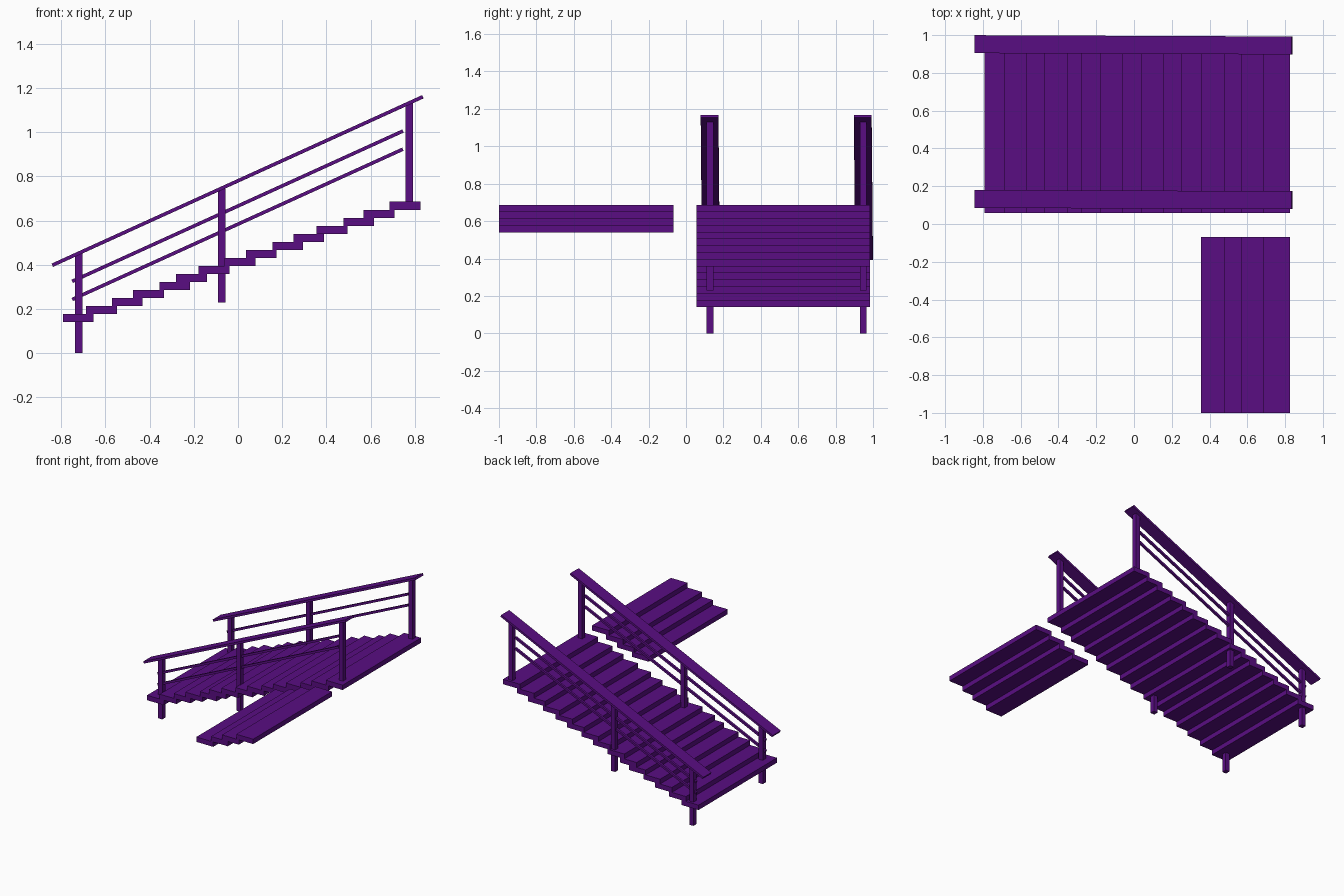
import bpy
from mathutils import Vector

if "Cube" in bpy.data.objects:
    bpy.data.objects.remove(bpy.data.objects["Cube"])

purple = bpy.data.materials.new("purple")
purple.diffuse_color = (0.10, 0.004, 0.225, 1)
purple.use_nodes = True
purple.node_tree.nodes["Principled BSDF"].inputs["Base Color"].default_value = purple.diffuse_color


def box(name, lo, hi):
    """Axis-aligned box between two corners."""
    lo, hi = Vector(lo), Vector(hi)
    bpy.ops.mesh.primitive_cube_add(size=1, location=(lo + hi) / 2)
    o = bpy.context.object
    o.name = name
    o.scale = hi - lo
    o.data.materials.append(purple)
    return o


def beam(name, a, b, width, thick):
    """Flat bar running from a to b, width along y."""
    a, b = Vector(a), Vector(b)
    d = (b - a).normalized()
    o = box(name, (0, 0, 0), ((b - a).length, width, thick))
    o.location = (a + b) / 2
    side = Vector((0, 0, 1)).cross(d).normalized()
    up = d.cross(side)
    o.rotation_mode = 'QUATERNION'
    from mathutils import Matrix
    o.rotation_quaternion = Matrix((d, side, up)).transposed().to_quaternion()
    return o


# Treads: front edges are slightly irregular
RISE, DEPTH, THICK = 0.0363, 0.139, 0.0365
starts = [-0.792, -0.687, -0.571, -0.474, -0.355, -0.28, -0.178, -0.06,
          0.036, 0.156, 0.251, 0.356, 0.477, 0.568, 0.686]


def tread(name, i, y0, y1):
    z = 0.1405 + i * RISE
    box(name, (starts[i], y0, z), (starts[i] + DEPTH, y1, z + THICK))


for i in range(15):
    tread(f"main_tread_{i + 1}", i, 0.057, 0.983)

# Short separate flight beside the top steps
for i in range(11, 15):
    tread(f"side_tread_{i - 10}", i, -1.0, -0.068)

# Railings on both sides of the main flight
for side, y in (("near", 0.128), ("far", 0.947)):
    for name, x, z0, z1 in (("lower", -0.72, 0.0, 0.45),
                            ("middle", -0.073, 0.23, 0.743),
                            ("upper", 0.774, 0.66, 1.131)):
        box(f"{side}_{name}_post", (x - 0.017, y - 0.018, z0),
            (x + 0.017, y + 0.018, z1))
    beam(f"{side}_handrail", (-0.84, y + 0.005, 0.398),
         (0.836, y - 0.002, 1.16), 0.095, 0.016)
    for k, z in enumerate((0.243, 0.325)):
        beam(f"{side}_mid_rail_{k + 1}", (-0.75, y, z),
             (0.746, y, z + 0.68), 0.016, 0.016)
